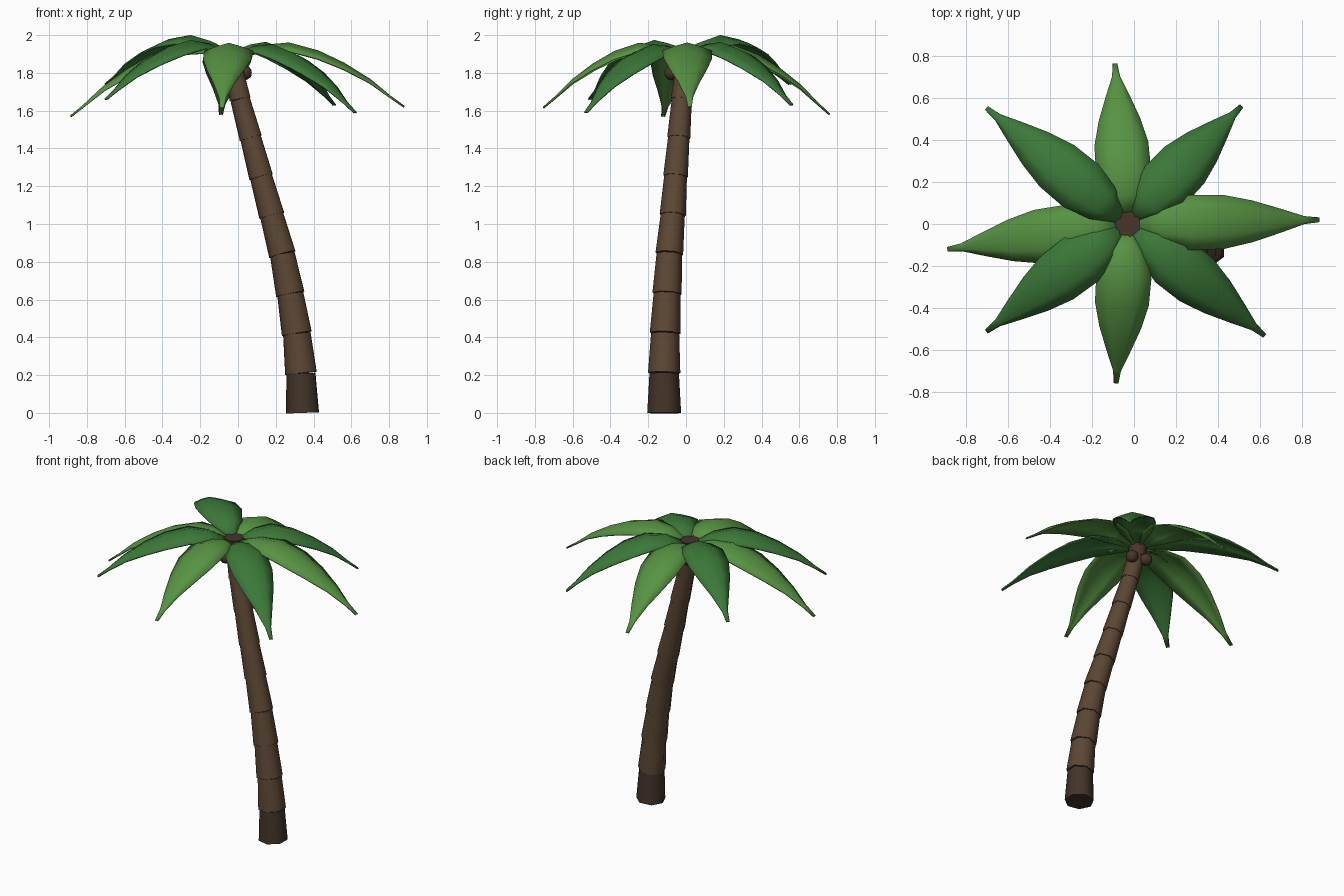
import bpy, bmesh
from math import cos, sin, pi
from mathutils import Vector, Matrix

if "Cube" in bpy.data.objects:
    bpy.data.objects.remove(bpy.data.objects["Cube"])


def material(name, rgb):
    m = bpy.data.materials.new(name)
    m.diffuse_color = (*rgb, 1)
    m.use_nodes = True
    m.node_tree.nodes["Principled BSDF"].inputs["Base Color"].default_value = m.diffuse_color
    return m


BARK = material("bark", (0.105, 0.062, 0.034))
DARK_BARK = material("dark_bark", (0.055, 0.034, 0.022))
NUT = material("nut_brown", (0.065, 0.036, 0.024))
LIGHT = material("light_leaf", (0.095, 0.29, 0.055))
DARK = material("dark_leaf", (0.045, 0.19, 0.04))


def finish(bm, name, mat, angle=None):
    bmesh.ops.recalc_face_normals(bm, faces=bm.faces)
    me = bpy.data.meshes.new(name)
    bm.to_mesh(me)
    bm.free()
    ob = bpy.data.objects.new(name, me)
    bpy.context.collection.objects.link(ob)
    me.materials.append(mat)
    if angle:
        bpy.ops.object.select_all(action='DESELECT')
        ob.select_set(True)
        bpy.context.view_layer.objects.active = ob
        bpy.ops.object.shade_smooth_by_angle(angle=angle)
    return ob


def cone(name, a, b, r1, r2, mat, sides=7):
    a, b = Vector(a), Vector(b)
    d = b - a
    bm = bmesh.new()
    tilt = Vector((0, 0, 1)).rotation_difference(d).to_matrix().to_4x4()
    bmesh.ops.create_cone(bm, cap_ends=True, segments=sides, radius1=r1, radius2=r2, depth=d.length,
                          matrix=Matrix.Translation((a + b) / 2) @ tilt @ Matrix.Rotation(-0.25, 4, 'Z'))
    return finish(bm, name, mat, 0.95)


# Leaning trunk: stacked flared segments
path = [(0.345, -0.115, 0), (0.337, -0.115, 0.21), (0.315, -0.11, 0.42), (0.28, -0.10, 0.63),
        (0.238, -0.088, 0.84), (0.182, -0.07, 1.045), (0.125, -0.055, 1.25),
        (0.07, -0.038, 1.455), (0.014, -0.022, 1.66), (-0.03, -0.002, 1.86)]
for i in range(9):
    r = 0.092 - 0.0042 * i
    cone(f"trunk_segment_{i + 1}", path[i], path[i + 1], r, r * 0.87,
         BARK if i else DARK_BARK)

# Crown hub
cone("crown_hub", (-0.03, 0, 1.82), (-0.03, 0, 1.91), 0.055, 0.062, NUT)

# Coconuts
for i, p in enumerate([(0.035, 0.025, 1.80), (-0.055, 0.05, 1.80), (-0.04, -0.075, 1.80)]):
    bm = bmesh.new()
    bmesh.ops.create_icosphere(bm, subdivisions=2, radius=0.04, matrix=Matrix.Translation(p))
    finish(bm, f"coconut_{i + 1}", NUT, 0.9)

# Fronds: (fraction along, height, half width), ridge folded along the middle
PROFILE = [(0.05, 1.90, 0.025), (0.18, 1.945, 0.095), (0.33, 1.957, 0.13), (0.5, 1.915, 0.127),
           (0.65, 1.85, 0.098), (0.8, 1.765, 0.055), (0.92, 1.675, 0.018), (1.0, 1.622, 0.01)]
TIPS = [(0.88, 0.02, 1.62), (0.51, 0.56, 1.63), (-0.09, 0.76, 1.58), (-0.70, 0.55, 1.74),
        (-0.885, -0.12, 1.57), (-0.70, -0.51, 1.66), (-0.085, -0.755, 1.615), (0.62, -0.53, 1.59)]
for i, (x, y, tip) in enumerate(TIPS):
    root = Vector((-0.03, 0, 0))
    axis = Vector((x, y, 0)) - root
    side = Vector((-axis.y, axis.x, 0)).normalized()
    bm = bmesh.new()
    rows = []
    for t, z, w in PROFILE:
        mid = root + axis * t + Vector((0, 0, z + (tip - 1.62) * t))
        rows.append([bm.verts.new(mid + side * w * s - Vector((0, 0, 0.33 * w * abs(s) ** 1.2)))
                     for s in (-1, -0.5, 0, 0.5, 1)])
    for a, b in zip(rows, rows[1:]):
        for k in range(4):
            bm.faces.new((a[k], b[k], b[k + 1], a[k + 1]))
    ob = finish(bm, f"frond_{i + 1}", DARK if i % 2 else LIGHT, 1.0)
    solid = ob.modifiers.new("thickness", 'SOLIDIFY')
    solid.thickness = 0.008
    solid.offset = 0
